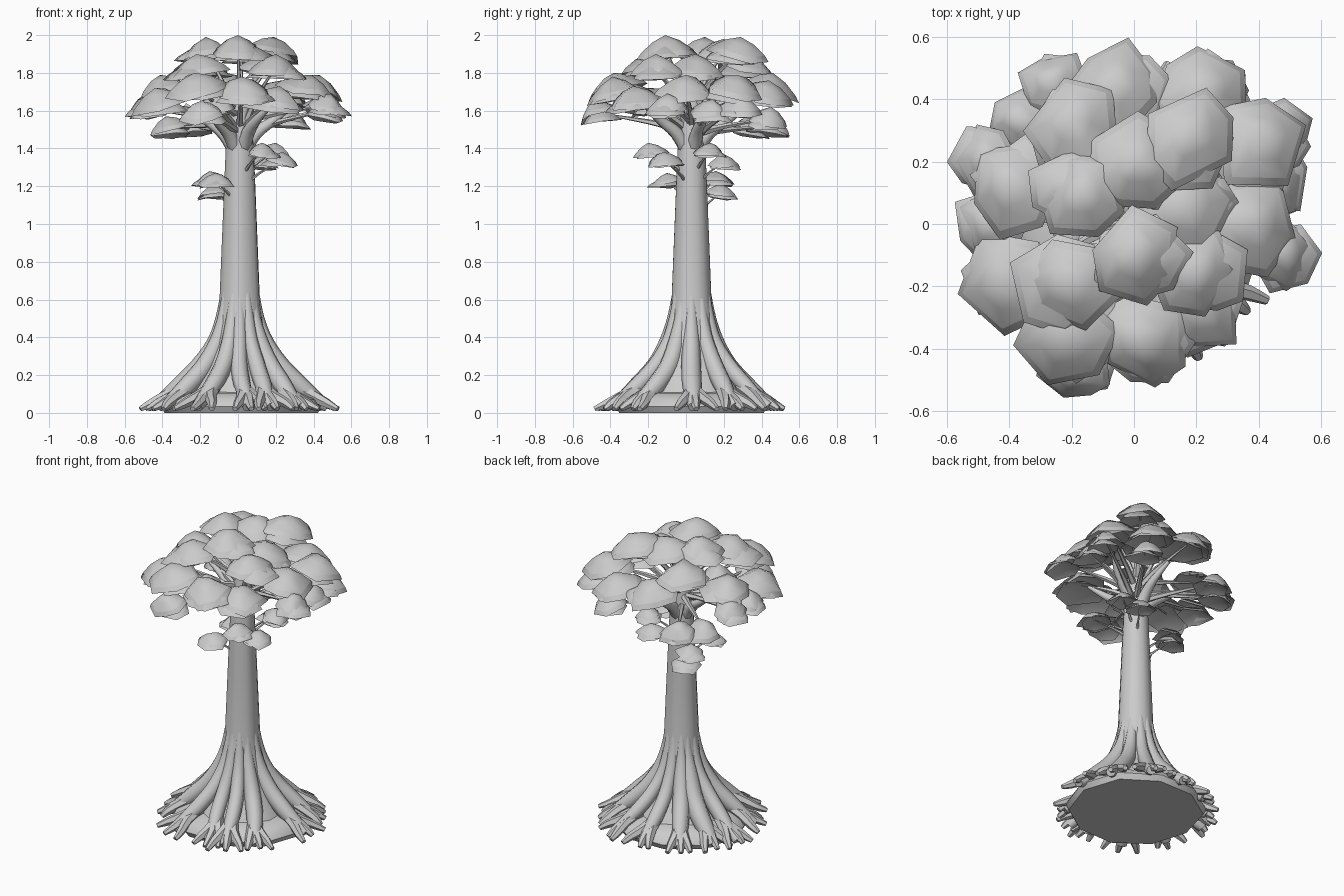
import bpy, bmesh, math, random
from mathutils import Vector, Matrix

if "Cube" in bpy.data.objects:
    bpy.data.objects.remove(bpy.data.objects["Cube"])

random.seed(11)
grey = bpy.data.materials.new("plain_grey")
grey.diffuse_color = (0.6, 0.6, 0.6, 1)
grey.use_nodes = True
grey.node_tree.nodes["Principled BSDF"].inputs["Base Color"].default_value = grey.diffuse_color
CX, CY = 0.01, 0.03          # trunk axis


def finish(name, bm, angle=None):
    bmesh.ops.recalc_face_normals(bm, faces=bm.faces)
    me = bpy.data.meshes.new(name)
    bm.to_mesh(me)
    bm.free()
    me.materials.append(grey)
    ob = bpy.data.objects.new(name, me)
    bpy.context.collection.objects.link(ob)
    for p in me.polygons:
        p.use_smooth = True
    if angle:
        bpy.ops.object.select_all(action='DESELECT')
        ob.select_set(True)
        bpy.context.view_layer.objects.active = ob
        bpy.ops.object.shade_smooth_by_angle(angle=math.radians(angle))
    return ob


def skin(bm, rings):
    """Join rings of points into a closed skin."""
    rows = [[bm.verts.new(p) for p in ring] for ring in rings]
    n = len(rows[0])
    for a, b in zip(rows, rows[1:]):
        for i in range(n):
            bm.faces.new((a[i], a[(i + 1) % n], b[(i + 1) % n], b[i]))
    bm.faces.new(rows[0])
    bm.faces.new(rows[-1])


def smooth_path(pts, steps=3):
    """Smooth curve through (x, y, z, radius) points."""
    p = [Vector(q) for q in pts]
    p = [p[0] * 2 - p[1]] + p + [p[-1] * 2 - p[-2]]
    out = []
    for a, b, c, d in zip(p, p[1:], p[2:], p[3:]):
        for s in range(steps):
            t = s / steps
            out.append(0.5 * (2 * b + (c - a) * t + (2 * a - 5 * b + 4 * c - d) * t * t
                              + (3 * b - a - 3 * c + d) * t ** 3))
    return out + [p[-2]]


def tube(bm, pts, sides=7, steps=3):
    path = smooth_path(pts, steps)
    rings, last = [], None
    for i, q in enumerate(path):
        d = (path[min(i + 1, len(path) - 1)] - path[max(i - 1, 0)]).xyz.normalized()
        ref = Vector((0, 0, 1)) if abs(d.z) < 0.9 else Vector((1, 0, 0))
        # carry the sideways axis along so the tube does not twist
        u = (last - d * last.dot(d)).normalized() if last else d.cross(ref).normalized()
        last, v = u, u.cross(d)
        ring = []
        for k in range(sides):
            a = 2 * math.pi * k / sides
            p = q.xyz + (u * math.cos(a) + v * math.sin(a)) * max(q.w, 0.003)
            p.z = max(p.z, 0.01)
            ring.append(p)
        rings.append(ring)
    skin(bm, rings)


def polar(r, a, z, w):
    return (CX + r * math.cos(a), CY + r * math.sin(a), z, w)


def revolve(name, profile, sides, wobble, angle):
    bm = bmesh.new()
    offs = [1 + random.uniform(-wobble, wobble) for _ in range(sides)]
    skin(bm, [[polar(r * o, 2 * math.pi * k / sides, z, 0)[:3] for k, o in enumerate(offs)]
              for r, z in profile])
    return finish(name, bm, angle)


# Trunk core and the low mound between the roots
revolve("trunk", [(.31, .06), (.26, .15), (.2, .25), (.152, .36), (.122, .48), (.106, .6),
                  (.09, 1.0), (.08, 1.25), (.07, 1.48), (.055, 1.6), (.035, 1.76)], 18, .03, 60)
revolve("base_mound", [(.41, 0), (.43, .035), (.41, .07), (.33, .105), (.2, .12)], 10, .03, 50)

# Buttress roots of uneven size that fork near the ground
bm = bmesh.new()
COUNT = 12
for i in range(COUNT):
    a = 2 * math.pi * (i + random.uniform(-.22, .22)) / COUNT
    s = random.uniform(.94, 1.05)
    w = random.uniform(.85, 1.15)
    bend = random.uniform(-.13, .13)
    b = a + bend
    tube(bm, [polar(.08, a, .66, .018), polar(.096, a, .5, .034), polar(.135, a, .37, .046 * w),
              polar(.205 * s, a, .25, .052 * w), polar(.3 * s, a + bend / 2, .15, .052 * w),
              polar(.385 * s, b, .075, .043 * w), polar(.45 * s, b, .03, .03)], 8)
    for side in (-1, .15, 1):
        tip = b + side * random.uniform(.1, .2)
        r = s * random.uniform(.48, .52)
        tube(bm, [polar(.28 * s, a + bend / 2, .14, .036),
                  polar(.375 * s, (b + tip) / 2, .09, .032),
                  polar(.45 * s, tip, .05, .026), polar(r, tip + side * .03, .02, .015)], 6, 2)
finish("roots", bm, 55)

# Leaf clumps: x, y, top z (size follows from the height in the crown)
crown = [
    (-.2, .34, 1.9), (-.06, .46, 1.8), (.23, .44, 1.76), (.19, .29, 1.99), (.43, .27, 1.79),
    (.02, .2, 1.98), (-.41, .13, 1.79), (-.17, .1, 1.99), (.17, .05, 1.9), (.39, 0, 1.79),
    (.49, -.1, 1.69), (0, -.11, 2), (-.22, -.2, 1.9), (.2, -.16, 1.9), (-.44, -.2, 1.72),
    (-.23, -.38, 1.8), (.02, -.39, 1.78), (-.2, -.49, 1.65), (-.49, .22, 1.69), (-.38, .34, 1.57),
    (-.27, .47, 1.58), (-.48, 0, 1.67), (.22, -.28, 1.73), (.47, .14, 1.66), (-.12, -.18, 1.69),
    (.28, .45, 1.62), (.48, .3, 1.68)]
# Side sprigs lower on the trunk
sprigs = [(.13, -.2, 1.43), (.24, -.12, 1.38), (.2, .13, 1.43), (.12, .2, 1.37),
          (-.12, -.1, 1.27), (-.15, .16, 1.28), (-.12, .19, 1.21)]


def size(z):
    """Radius and height of a clump whose top is at z."""
    return (.16, .11) if z > 1.7 else (.115, .095) if z > 1.5 else (.095, .065)


def leaf_cap(bm, x, y, z, r, h, lean):
    """Thin pointed cap with a jagged rim, hollow below, leaning outwards."""
    n = random.choice((5, 6, 6, 7))
    turn = random.uniform(0, 6.28)
    angs = [turn + 2 * math.pi * (k + random.uniform(-.22, .22)) / n for k in range(n)]
    jit = [random.uniform(.84, 1.14) for _ in range(n)]
    drop = [random.uniform(-.14, .14) for _ in range(n)]
    tilt = Matrix.Rotation(min(math.hypot(x, y), .5) * lean, 3, Vector((-y, x, 0)).normalized())
    top = Vector((x, y, z))

    def put(px, py, pz):
        return bm.verts.new(top + tilt @ Vector((px, py, pz - h)))
    apex, under = put(0, 0, h), put(0, 0, h * .7)
    rows = [[put(r * f * j * math.cos(a), r * f * j * math.sin(a), h * (g + d * f))
             for a, j, d in zip(angs, jit, drop)]
            for f, g in ((.45, .74), (.85, .3), (1, .03))]
    for k in range(n):
        m = (k + 1) % n
        bm.faces.new((apex, rows[0][k], rows[0][m]))
        for p, q in zip(rows, rows[1:]):
            bm.faces.new((p[k], q[k], q[m], p[m]))
        bm.faces.new((under, rows[2][m], rows[2][k]))
    for row in rows[1:]:
        for k in range(n):
            bm.edges.get((row[k], row[(k + 1) % n])).smooth = False


bm = bmesh.new()
for x, y, z in crown + sprigs:
    r, h = size(z)
    leaf_cap(bm, x, y, z, r, h, .6)
    # flatter ragged cap tucked below, shifted to one side
    t = random.uniform(0, 6.28)
    s = r * .2
    leaf_cap(bm, x * .97 + s * math.cos(t), y * .97 + s * math.sin(t),
             z - .42 * h, r * .96, h * .75, .3)
finish("leaf_clumps", bm)

# Thin branches from the trunk to each clump
bm = bmesh.new()
for x, y, z in crown + sprigs:
    h = size(z)[1]
    low = z < 1.45
    start = z - h - .12 if low else min(1.64, 1.42 + .2 * (z - h - 1.45) + .14 * random.random())
    w = .009 if low else .016
    rise = z - .65 * h - start
    ux, uy = x - CX, y - CY
    tube(bm, [(CX + ux * f, CY + uy * f, start + rise * g, w * k) for f, g, k in
              ((.03, -.1, 1.4), (.35, .4, 1), (.7, .75, .55), (1, 1, .25))], 5)
# Heavy limbs where the crown opens
for a in (.3, 1.5, 2.8, 4.0, 5.2):
    tube(bm, [polar(.02, a, 1.38, .04), polar(.09, a, 1.48, .036),
              polar(.19, a, 1.55, .025), polar(.3, a + .1, 1.63, .012)], 7)
finish("branches", bm, 60)
